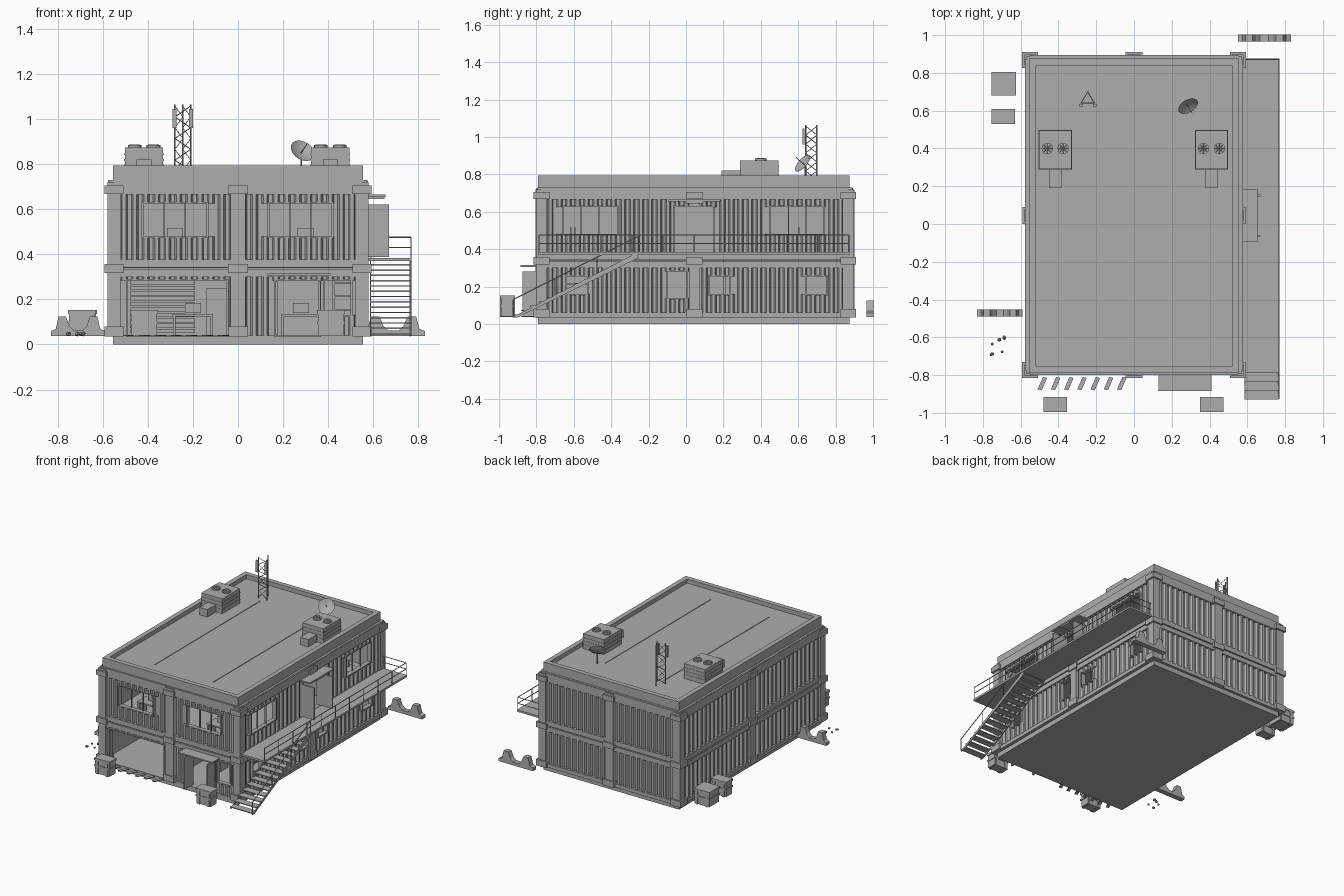
import bpy, bmesh, math, random
from mathutils import Vector, Matrix
random.seed(4)

gray = bpy.data.materials.new("plain_gray")
gray.diffuse_color = (0.42, 0.42, 0.42, 1)


def finish(name, bm):
    bmesh.ops.recalc_face_normals(bm, faces=bm.faces[:])
    me = bpy.data.meshes.new(name)
    bm.to_mesh(me)
    bm.free()
    me.materials.append(gray)
    ob = bpy.data.objects.new(name, me)
    bpy.context.collection.objects.link(ob)
    return ob


def box(bm, x0, x1, y0, y1, z0, z1):
    m = Matrix.Translation(((x0+x1)/2, (y0+y1)/2, (z0+z1)/2)) @ Matrix.Diagonal((x1-x0, y1-y0, z1-z0, 1))
    return bmesh.ops.create_cube(bm, size=1, matrix=m)["verts"]


def boxes(name, items):
    bm = bmesh.new()
    for b in items:
        box(bm, *b)
    return finish(name, bm)


def rod(bm, a, b, r=0.003, n=6):
    a, b = Vector(a), Vector(b)
    d = b - a
    m = Matrix.Translation((a+b)/2) @ d.to_track_quat('Z', 'Y').to_matrix().to_4x4()
    bmesh.ops.create_cone(bm, cap_ends=True, segments=n, radius1=r, radius2=r, depth=d.length, matrix=m)


def prism(bm, low, high):
    a = [bm.verts.new(p) for p in low]
    b = [bm.verts.new(p) for p in high]
    bm.faces.new(a)
    bm.faces.new(b)
    for i in range(len(a)):
        j = (i+1) % len(a)
        bm.faces.new((a[i], a[j], b[j], b[i]))


def wall(name, side, plane, out, u0, u1, z0, z1, holes=()):
    """Corrugated wall with framed openings; side 'x' faces +-x, 'y' faces +-y."""
    bm = bmesh.new()
    P = lambda u, d, z: (plane+out*d, u, z) if side == 'x' else (u, plane+out*d, z)

    def slab(a, b, d0, d1, za, zb):
        p, q = P(a, d0, za), P(b, d1, zb)
        box(bm, *[v for i in range(3) for v in sorted((p[i], q[i]))])

    def spans(a, b):
        cut, z = [], z0
        for h in sorted((h for h in holes if h[0] < b-1e-4 and h[1] > a+1e-4), key=lambda h: h[2]):
            if h[2] > z+0.002:
                cut.append((z, h[2]))
            z = h[3]
        return cut + ([(z, z1)] if z1 > z+0.002 else [])
    # backing sheet split at the opening edges
    us = sorted({u0, u1, *[h[0] for h in holes], *[h[1] for h in holes]})
    for a, b in zip(us, us[1:]):
        for za, zb in spans(a, b):
            slab(a, b, -0.012, 0, za, zb)
    # trapezoid ribs
    n = round((u1-u0)/0.048)
    s = (u1-u0)/n
    for i in range(n):
        a, b = u0+s*(i+0.17), u0+s*(i+0.83)
        for za, zb in spans(a-0.008, b+0.008):
            ring = [(a, 0), (a+0.008, 0.017), (b-0.008, 0.017), (b, 0)]
            prism(bm, [P(u, d, za) for u, d in ring], [P(u, d, zb) for u, d in ring])
    # opening frames and window mullions
    t = 0.008
    for a, b, za, zb in holes:
        for f in ((a-t, a, za, zb), (b, b+t, za, zb), (a-t, b+t, zb, zb+t), (a-t, b+t, za-t, za)):
            slab(f[0], f[1], -0.014, 0.019, f[2], f[3])
        if zb-za < 0.17 and b-a > 0.2:
            for k in (1, 2):
                u = a+(b-a)*k/3
                slab(u-0.003, u+0.003, -0.008, 0.002, za, zb)
    return finish(name, bm)


Y0, Y1, YM = -0.805, 0.9, 0.045
LV = ((0.06, 0.305), (0.375, 0.67))

# slab, floors, roof
boxes("foundation_slab", [(-0.555, 0.555, -0.79, 0.875, 0, 0.04)])
boxes("upper_floor", [(-0.56, 0.56, -0.785, 0.88, 0.34, 0.372)])
boxes("roof_deck", [(-0.57, 0.57, -0.795, 0.89, 0.71, 0.73), (-0.53, 0.53, -0.77, 0.86, 0.73, 0.765)])
boxes("roof_parapet", [(s*0.5375-0.0175, s*0.5375+0.0175, -0.79, 0.875, 0.73, 0.795) for s in (-1, 1)] +
      [(-0.52, 0.52, a, a+0.035, 0.73, 0.795) for a in (-0.79, 0.84)])
boxes("roof_seams", [(x-0.003, x+0.003, -0.63, 0.6, 0.765, 0.769) for x in (-0.24, 0.24)])

# walls
for lv, (za, zb) in enumerate(LV):
    wall("left_wall", 'x', -0.553, -1, -0.75, 0.85, za, zb)
    wall("back_wall", 'y', 0.873, 1, -0.53, 0.53, za, zb)
wall("front_lower_wall", 'y', -0.778, -1, -0.53, 0.53, 0.04, 0.305,
     [(-0.49, -0.05, 0.04, 0.283), (0.17, 0.36, 0.04, 0.283), (0.385, 0.5, 0.13, 0.283)])
wall("front_upper_wall", 'y', -0.778, -1, -0.53, 0.53, 0.375, 0.67,
     [(-0.42, -0.14, 0.48, 0.625), (0.14, 0.415, 0.48, 0.625)])
wall("right_lower_wall", 'x', 0.553, 1, -0.75, 0.85, 0.06, 0.305,
     [(-0.635, -0.53, 0.16, 0.255), (-0.1, 0.0, 0.14, 0.28), (0.125, 0.23, 0.16, 0.255), (0.645, 0.75, 0.16, 0.255)])
wall("right_upper_wall", 'x', 0.553, 1, -0.75, 0.85, 0.375, 0.67,
     [(-0.655, -0.37, 0.48, 0.625), (-0.06, 0.145, 0.385, 0.625), (0.455, 0.735, 0.48, 0.625)])

# steel frame: posts, rails, corner blocks
posts, rails, blocks = [], [], []
spots = [(sx*0.55, y) for sx in (-1, 1) for y in (Y0+0.032, Y1-0.032)]
for x, y in spots:
    posts.append((x-0.03, x+0.03, y-0.03, y+0.03, 0.04, 0.72))
    blocks += [(x-0.042, x+0.042, y-0.042, y+0.042, a, b) for a, b in ((0.035, 0.08), (0.318, 0.358), (0.668, 0.705))]
mids = [(0, Y0+0.02, 0.034, 0.02), (0, Y1-0.02, 0.034, 0.02), (-0.562, YM, 0.018, 0.034), (0.562, YM, 0.018, 0.034)]
for x, y, a, b in mids:
    if x <= 0:
        posts.append((x-a, x+a, y-b, y+b, 0.04, 0.72))
    blocks += [(x-a-0.01, x+a+0.01, y-b-0.01, y+b+0.01, p, q) for p, q in ((0.035, 0.08), (0.318, 0.358), (0.668, 0.705))]
posts += [(0.545, 0.58, 0.015, 0.075, 0.04, 0.38), (0.545, 0.58, 0.015, 0.075, 0.63, 0.72)]
for za, zb in ((0.035, 0.062), (0.3, 0.335), (0.342, 0.378), (0.665, 0.728)):
    rails += [(s*0.562-0.016, s*0.562+0.016, Y0+0.03, Y1-0.03, za, zb) for s in (-1, 1)]
    rails += [(-0.55, 0.55, c-0.016, c+0.016, za, zb) for c in (Y0+0.022, Y1-0.022) if not (c < 0 and za < 0.1)]
boxes("frame_posts", posts)
boxes("frame_rails", rails)
boxes("corner_blocks", blocks)

# canopies and open doors
boxes("front_canopy", [(0.13, 0.41, -0.885, -0.795, 0.305, 0.314)])
boxes("side_canopy", [(0.56, 0.655, -0.095, 0.185, 0.655, 0.665), (0.56, 0.65, 0.0, 0.09, 0.645, 0.655)])
boxes("front_door_leaves", [(x, x+0.01, -0.875, -0.79, 0.045, 0.28) for x in (0.165, 0.355)])
boxes("side_door_leaves", [(0.57, 0.67, y, y+0.01, 0.387, 0.622) for y in (-0.07, 0.145)])

# walkway with railing
boxes("walkway", [(0.575, 0.77, -0.79, 0.875, 0.37, 0.384)])
bm = bmesh.new()
for z in (0.43, 0.475):
    rod(bm, (0.767, -0.785, z), (0.767, 0.87, z))
    rod(bm, (0.58, 0.87, z), (0.767, 0.87, z))
for i in range(11):
    y = -0.785+i*0.1655
    rod(bm, (0.767, y, 0.38), (0.767, y, 0.475))
rod(bm, (0.59, 0.87, 0.38), (0.59, 0.87, 0.475))
finish("walkway_railing", bm)

# stairs
n = 14
bm = bmesh.new()
for i in range(n):
    y, z = -0.93+i*0.048, 0.045+i*0.0235
    box(bm, 0.585, 0.765, y, y+0.052, z, z+0.006)
for x in (0.585, 0.76):
    ring = [(-0.93, 0.035), (-0.90, 0.035), (-0.26, 0.35), (-0.26, 0.37), (-0.285, 0.37)]
    prism(bm, [(x, y, z) for y, z in ring], [(x+0.006, y, z) for y, z in ring])
finish("stairs", bm)
bm = bmesh.new()
rod(bm, (0.767, -0.925, 0.13), (0.767, -0.25, 0.472))
for y in (-0.925, -0.7, -0.475, -0.25):
    z = 0.13+(y+0.925)*0.507
    rod(bm, (0.767, y, z-0.09), (0.767, y, z))
finish("stair_handrail", bm)

# rooftop cooling units
for c in (-0.417, 0.41):
    bm = bmesh.new()
    box(bm, c-0.085, c+0.085, 0.29, 0.495, 0.76, 0.875)
    box(bm, c-0.033, c+0.033, 0.19, 0.29, 0.76, 0.82)
    for dx in (-0.042, 0.042):
        rod(bm, (c+dx, 0.4, 0.87), (c+dx, 0.4, 0.884), 0.03, 16)
        for k in range(4):
            a = k*math.pi/4
            v = Vector((math.cos(a), math.sin(a), 0))*0.024
            o = Vector((c+dx, 0.4, 0.885))
            rod(bm, o-v, o+v, 0.002, 4)
    for z in (0.79, 0.815, 0.84):
        box(bm, c-0.088, c+0.088, 0.288, 0.497, z, z+0.008)
    finish("cooling_unit", bm)

# lattice mast with panel antennas
legs = [(-0.28, 0.64), (-0.21, 0.64), (-0.245, 0.7)]
bm = bmesh.new()
for i, p in enumerate(legs):
    q = legs[(i+1) % 3]
    rod(bm, (*p, 0.76), (*p, 1.065), 0.004)
    for k in range(6):
        z = 0.77+k*0.048
        a, b = (p, q) if k % 2 else (q, p)
        rod(bm, (*a, z), (*b, z+0.048), 0.002, 4)
for x in (-0.282, -0.208):
    box(bm, x-0.009, x+0.009, 0.622, 0.634, 0.96, 1.045)
finish("lattice_mast", bm)

# satellite dish: shallow spun bowl on a pole
bm = bmesh.new()
nrm = Vector((0.4, -0.7, 0.6)).normalized()
M = Matrix.Translation((0.28, 0.635, 0.85)) @ nrm.to_track_quat('Z', 'Y').to_matrix().to_4x4()
rows = [[bm.verts.new(M @ Vector((r*math.cos(a), r*math.sin(a), r*r*5)))
         for a in [k*math.tau/20 for k in range(20)]] for r in (0.004, 0.02, 0.04, 0.057)]
bm.faces.new(rows[0])
for a, b in zip(rows, rows[1:]):
    for k in range(20):
        j = (k+1) % 20
        bm.faces.new((a[k], a[j], b[j], b[k]))
for f in bm.faces:
    f.smooth = True
rod(bm, M @ Vector((0, 0, 0)), M @ Vector((0, 0, 0.07)), 0.002)
rod(bm, (0.28, 0.637, 0.76), (0.28, 0.637, 0.85), 0.004)
finish("satellite_dish", bm)

# notched road barriers
half = [(0.14, 0), (0.14, 0.022), (0.115, 0.032), (0.1, 0.088), (0.062, 0.088), (0.045, 0.045), (0.022, 0.024)]
prof = half + [(-x, z) for x, z in reversed(half)]
for cx, y, w in ((0.69, 0.965, 1), (-0.71, -0.49, 0.86)):
    bm = bmesh.new()
    prism(bm, [(cx+x*w, y, 0.037+z) for x, z in prof], [(cx+x*w, y+0.038, 0.037+z) for x, z in prof])
    finish("road_barrier", bm)

# supply crates with lid and bands
for x0, x1, y0, y1 in ((-0.475, -0.36, -0.99, -0.92), (0.355, 0.47, -0.99, -0.92),
                       (-0.75, -0.635, 0.535, 0.605), (-0.75, -0.63, 0.685, 0.8)):
    e = 0.005
    boxes("supply_crate", [(x0, x1, y0, y1, 0.04, 0.145), (x0-e, x1+e, y0-e, y1+e, 0.09, 0.102),
                           (x0-e, x1+e, y0-e, y1+e, 0.135, 0.152)] +
          [(x-0.008, x+0.008, y0-e, y1+e, 0.038, 0.152) for x in (x0+0.02, x1-0.02)])

# hazard stripes on the forecourt and scattered rubble
bm = bmesh.new()
for i in range(7):
    x = -0.51+i*0.07
    ring = [(x, -0.875), (x+0.022, -0.88), (x+0.05, -0.815), (x+0.028, -0.81)]
    prism(bm, [(*p, 0.037) for p in ring], [(*p, 0.043) for p in ring])
finish("forecourt_stripes", bm)
bm = bmesh.new()
for i in range(8):
    m = Matrix.Translation((random.uniform(-0.77, -0.68), random.uniform(-0.7, -0.58), 0.047))
    bmesh.ops.create_icosphere(bm, subdivisions=1, radius=random.uniform(0.007, 0.012), matrix=m)
finish("rubble", bm)

# interior: partitions and furniture
boxes("partitions", [(-0.006, 0.006, -0.76, 0.85, 0.04, 0.34), (-0.55, 0.55, 0.2, 0.212, 0.04, 0.34),
                     (-0.55, 0.55, 0.28, 0.292, 0.37, 0.71)])
boxes("slatted_shutter", [(-0.48, -0.19, 0.19, 0.2, 0.05+k*0.024, 0.068+k*0.024) for k in range(10)])
bm = bmesh.new()
for x, y, z in ((-0.2, -0.3, 0.04), (0.28, -0.45, 0.04), (0.3, -0.62, 0.372), (-0.28, -0.6, 0.372), (0.45, 0.6, 0.372)):
    box(bm, x-0.09, x+0.09, y-0.05, y+0.05, z+0.085, z+0.095)
    for dx in (-0.083, 0.083):
        box(bm, x+dx-0.006, x+dx+0.006, y-0.045, y+0.045, z, z+0.085)
    box(bm, x-0.035, x+0.035, y, y+0.008, z+0.1, z+0.145)
finish("desks", bm)
boxes("shelving", [(0.42, 0.53, -0.7, -0.3, z, z+0.008) for z in (0.09, 0.15, 0.21, 0.27)] +
      [(x, x+0.01, y, y+0.01, 0.04, 0.29) for x in (0.42, 0.52) for y in (-0.7, -0.31)])
boxes("stored_lockers", [(-0.14, -0.02, -0.1, 0.0, 0.04, 0.25), (0.07, 0.16, -0.4, -0.3, 0.04, 0.22)])
